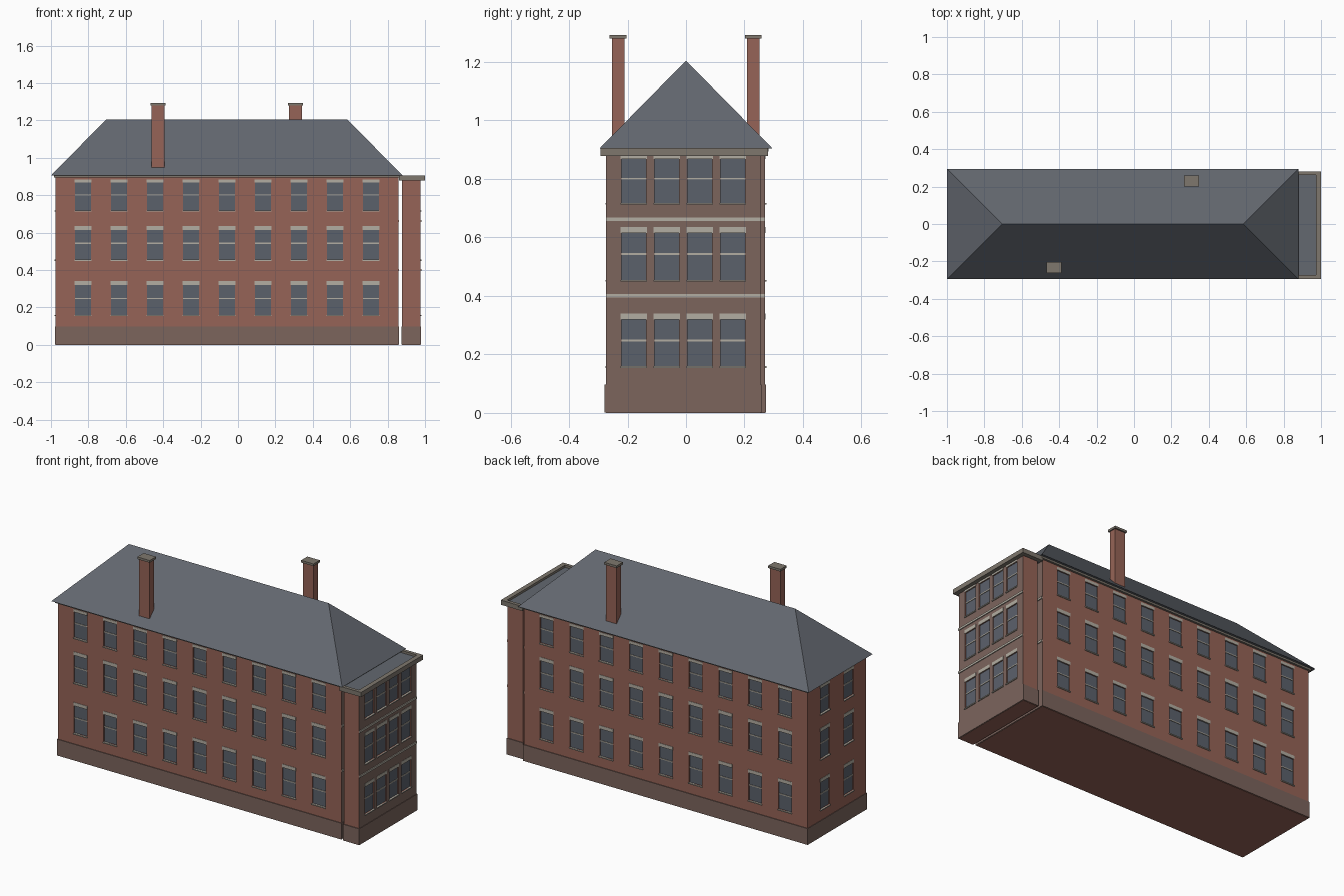
import bpy
import bmesh

cube = bpy.data.objects.get("Cube")
if cube:
    bpy.data.objects.remove(cube, do_unlink=True)


def material(name, r, g, b):
    mat = bpy.data.materials.new(name)
    mat.use_nodes = True
    mat.diffuse_color = (r, g, b, 1)
    mat.node_tree.nodes["Principled BSDF"].inputs["Base Color"].default_value = (r, g, b, 1)
    return mat


BRICK = material("red brick", 0.305, 0.127, 0.095)
BASE = material("brown stone", 0.2, 0.128, 0.108)
SLATE = material("slate", 0.125, 0.138, 0.16)
GLASS = material("window glass", 0.105, 0.12, 0.148)
TRIM = material("pale trim", 0.45, 0.42, 0.36)
CORNICE = material("grey stone", 0.21, 0.185, 0.155)


def add_box(bm, x, y, z):
    """Box from (low, high) ranges."""
    lo, hi = zip(*(sorted(r) for r in (x, y, z)))
    for v in bmesh.ops.create_cube(bm, size=1)["verts"]:
        v.co = [hi[i] if v.co[i] > 0 else lo[i] for i in range(3)]


def finish(bm, name, *mats):
    mesh = bpy.data.meshes.new(name)
    bm.to_mesh(mesh)
    bm.free()
    for mat in mats:
        mesh.materials.append(mat)
    obj = bpy.data.objects.new(name, mesh)
    bpy.context.collection.objects.link(obj)
    return obj


def boxes(name, mat, *ranges):
    bm = bmesh.new()
    for r in ranges:
        add_box(bm, *r)
    return finish(bm, name, mat)


# Outer limits of the two bodies
MAIN_X, MAIN_Y = (-0.975, 0.857), (-0.27, 0.27)
WING_X, WING_Y = (0.876, 0.975), (-0.274, 0.254)
EAVES = 0.905
RECESS = 0.008
FLOORS = [(0.16, 0.32, 0.34), (0.455, 0.615, 0.636), (0.718, 0.868, 0.885)]


def facade(name, wall, axis, side, coord, centres):
    """Cut windows into one wall face and add glass, rails, sills and lintels."""
    parts = {k: bmesh.new() for k in ("cutter", "glass", "trim")}

    def put(part, u, depth, z):
        d = tuple(coord + side * k for k in depth)
        add_box(parts[part], *((d, u, z) if axis == "x" else (u, d, z)))

    for c in centres:
        u = (c - 0.042, c + 0.042)
        wide = (c - 0.045, c + 0.045)
        for sill, head, top in FLOORS:
            mid = (sill + head) / 2 + 0.008
            put("cutter", u, (-RECESS, 0.02), (sill, head))
            put("glass", u, (-RECESS - 0.002, -RECESS + 0.002), (sill, head))
            put("trim", u, (-RECESS, -0.003), (mid - 0.003, mid + 0.003))
            put("trim", wide, (-RECESS, 0.006), (sill - 0.006, sill))
            put("trim", wide, (-RECESS, 0.002), (head, top))

    finish(parts["glass"], name + "_glass", GLASS)
    finish(parts["trim"], name + "_window_trim", TRIM)
    cutter = finish(parts["cutter"], name + "_cutter", BRICK)
    cutter.hide_render = True
    mod = wall.modifiers.new("windows", "BOOLEAN")
    mod.operation, mod.solver, mod.object = "DIFFERENCE", "EXACT", cutter
    bpy.context.view_layer.objects.active = wall
    bpy.ops.object.modifier_apply(modifier=mod.name)
    bpy.data.objects.remove(cutter, do_unlink=True)


def walls(name, x, y, top):
    """Brick body whose left-hand (+x) face is brown stone."""
    obj = boxes(name, BRICK, (x, y, (0, top)))
    obj.data.materials.append(BASE)
    for face in obj.data.polygons:
        face.material_index = int(face.normal.x > 0.9)
    return obj


def grow(r, d):
    return (r[0] - d, r[1] + d)


main = walls("main_walls", MAIN_X, MAIN_Y, EAVES)
wing = walls("wing_walls", WING_X, WING_Y, 0.885)

# Windows
long_row = [-0.829 + 0.1925 * i for i in range(9)]
facade("front", main, "y", -1, MAIN_Y[0], long_row)
facade("back", main, "y", 1, MAIN_Y[1], long_row)
facade("right", main, "x", -1, MAIN_X[0], (-0.11, 0.11))
facade("wing", wing, "x", 1, WING_X[1], [-0.179 + 0.113 * i for i in range(4)])

# Plinths
for name, x, y in (("main", MAIN_X, MAIN_Y), ("wing", WING_X, WING_Y)):
    boxes(name + "_plinth", BASE, (grow(x, 0.003), grow(y, 0.004), (0.002, 0.097)))

# Belt courses on the left-hand end walls
for name, x, y in (("main", MAIN_X[1], MAIN_Y), ("wing", WING_X[1], WING_Y)):
    boxes(name + "_belt_courses", TRIM,
          *[((x - 0.003, x + 0.005), y, (z - 0.006, z + 0.006)) for z in (0.4, 0.662)])

# Eaves moulding and hipped roof
boxes("eaves_moulding", CORNICE,
      (grow(MAIN_X, 0.01), grow(MAIN_Y, 0.012), (0.894, EAVES)))
bm = bmesh.new()
x0, x1, half, ridge = -1.0, 0.88, 0.295, 1.205
eave = [bm.verts.new(p) for p in ((x0, -half, EAVES), (x1, -half, EAVES),
                                  (x1, half, EAVES), (x0, half, EAVES))]
r0 = bm.verts.new((x0 + half, 0, ridge))
r1 = bm.verts.new((x1 - half, 0, ridge))
a, b, c, d = eave
for loop in ((d, c, b, a), (a, b, r1, r0), (c, d, r0, r1), (b, c, r1), (d, a, r0)):
    bm.faces.new(loop)
finish(bm, "hipped_roof", SLATE)

# Wing cornice ring around a sunken flat roof
cx, cy, cz = (0.86, 1.0), (-0.293, 0.281), (0.879, 0.906)
boxes("wing_cornice", CORNICE,
      ((cx[1] - 0.027, cx[1]), cy, cz),
      (cx, (cy[0], cy[0] + 0.02), cz),
      (cx, (cy[1] - 0.02, cy[1]), cz))
boxes("wing_flat_roof", SLATE,
      ((cx[0], cx[1] - 0.02), grow(cy, -0.01), (0.881, 0.893)))

# Chimneys with caps
for name, x, y in (("front", -0.428, -0.232), ("back", 0.307, 0.23)):
    boxes(name + "_chimney", BRICK,
          ((x - 0.034, x + 0.034), (y - 0.021, y + 0.021), (0.92, 1.282)))
    boxes(name + "_chimney_cap", CORNICE,
          ((x - 0.04, x + 0.04), (y - 0.029, y + 0.029), (1.28, 1.293)))
